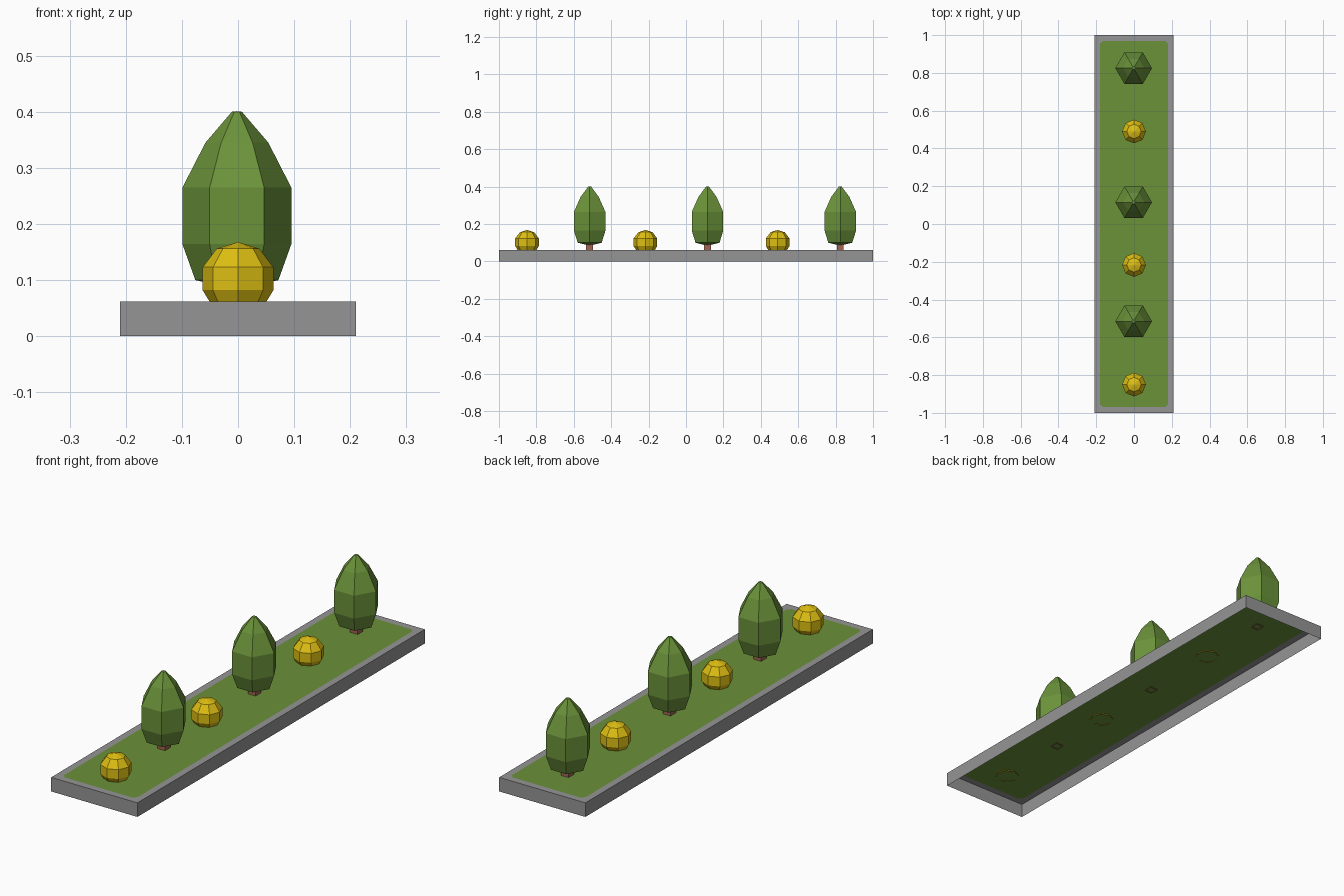
import bpy, bmesh, math

if "Cube" in bpy.data.objects:
    bpy.data.objects.remove(bpy.data.objects["Cube"])


def material(name, rgb):
    m = bpy.data.materials.new(name)
    m.diffuse_color = (*rgb, 1)
    m.use_nodes = True
    m.node_tree.nodes["Principled BSDF"].inputs["Base Color"].default_value = m.diffuse_color
    return m


grey = material("concrete grey", (0.30, 0.30, 0.30))
green = material("leaf green", (0.145, 0.287, 0.042))
yellow = material("bush yellow", (0.73, 0.52, 0.006))
brown = material("trunk brown", (0.36, 0.13, 0.085))


def finish(bm, name, mats):
    me = bpy.data.meshes.new(name)
    bm.to_mesh(me)
    bm.free()
    for m in mats:
        me.materials.append(m)
    ob = bpy.data.objects.new(name, me)
    bpy.context.collection.objects.link(ob)
    return ob


def lathe(name, profile, sides, loc, mat, turn=0.0):
    """Faceted solid of revolution; radius 0 makes a pole, open ends stay open."""
    bm = bmesh.new()
    rings = []
    for r, z in profile:
        if r == 0:
            rings.append([bm.verts.new((loc[0], loc[1], z))] * sides)
        else:
            rings.append([bm.verts.new((loc[0] + r * math.cos(turn + math.tau * i / sides),
                                        loc[1] + r * math.sin(turn + math.tau * i / sides), z))
                          for i in range(sides)])
    for lo, hi in zip(rings, rings[1:]):
        for i in range(sides):
            j = (i + 1) % sides
            bm.faces.new(list(dict.fromkeys((lo[i], lo[j], hi[j], hi[i]))))
    return finish(bm, name, [mat])


# Planter: thin shell open underneath, grey rim around a grass panel
TOP, RIM, CUT = 0.062, 0.03, 0.015
bm = bmesh.new()
low, high, ins, outs = [], [], [], []
for k, (sx, sy) in enumerate([(1, 1), (-1, 1), (-1, -1), (1, -1)]):
    x, y = sx * 0.21, sy * 1.0
    low.append(bm.verts.new((x, y, 0)))
    high.append(bm.verts.new((x, y, TOP)))
    xi, yi = sx * (0.21 - RIM), sy * (1.0 - RIM)
    pair = [bm.verts.new((xi, yi - sy * CUT, TOP)), bm.verts.new((xi - sx * CUT, yi, TOP))]
    if k % 2:
        pair.reverse()
    ins.append(pair[0])
    outs.append(pair[1])
for i in range(4):
    j = (i + 1) % 4
    bm.faces.new((low[i], low[j], high[j], high[i]))
    bm.faces.new((high[i], high[j], ins[j], outs[i]))
    bm.faces.new((high[i], outs[i], ins[i]))
grass = bm.faces.new([v for p in zip(ins, outs) for v in p])
grass.material_index = 1
bmesh.ops.recalc_face_normals(bm, faces=bm.faces)
if grass.normal.z < 0:
    bmesh.ops.reverse_faces(bm, faces=bm.faces)
finish(bm, "planter", [grey, green])

# Trees: six-sided crowns on square trunks
CROWN = [(0, 0.084), (0.074, 0.1), (0.097, 0.164), (0.097, 0.265),
         (0.056, 0.345), (0.009, 0.4), (0, 0.401)]
for n, y in enumerate((-0.515, 0.115, 0.825), 1):
    lathe(f"tree_crown_{n}", CROWN, 6, (-0.002, y), green)
    lathe(f"tree_trunk_{n}", [(0.026, 0.058), (0.026, 0.095)], 4, (0, y), brown, math.pi / 4)

# Round bushes: eight-sided, open underneath
BUSH = [(0.049, 0.059), (0.063, 0.082), (0.063, 0.123), (0.038, 0.156), (0, 0.168)]
for n, y in enumerate((-0.85, -0.217, 0.49), 1):
    lathe(f"round_bush_{n}", BUSH, 8, (0, y), yellow)
